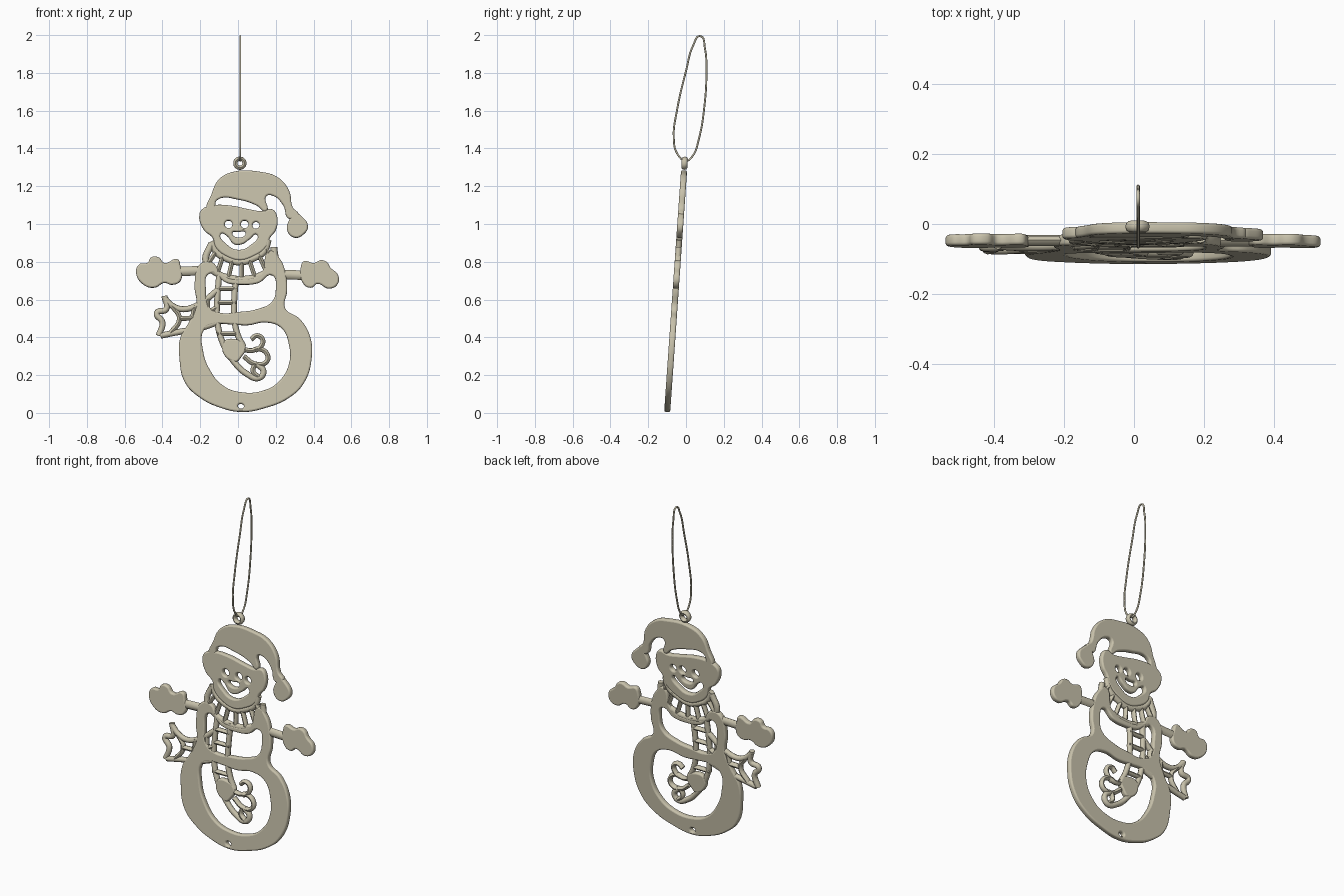
import bpy, math
from mathutils import Matrix

if "Cube" in bpy.data.objects:
    bpy.data.objects.remove(bpy.data.objects["Cube"])

mat = bpy.data.materials.new("warm_beige")
mat.diffuse_color = (0.58, 0.54, 0.41, 1)
mat.use_nodes = True
mat.node_tree.nodes["Principled BSDF"].inputs["Base Color"].default_value = mat.diffuse_color

# Flat drawing (hundredths of a unit) stood up with a slight backward lean
LEAN = Matrix.Translation((0, -0.1, 0)) @ Matrix.Rotation(math.radians(86), 4, 'X')
HALF = 0.016


def add_spline(cu, pts, closed):
    sp = cu.splines.new('BEZIER')
    sp.bezier_points.add(len(pts) - 1)
    for bp, p in zip(sp.bezier_points, pts):
        bp.co = (p[0] / 100, p[1] / 100, p[2] / 100 if len(p) > 2 else 0)
        bp.handle_left_type = bp.handle_right_type = 'AUTO'
    sp.use_cyclic_u = closed


def to_mesh(name, cu, matrix):
    tmp = bpy.data.objects.new("tmp", cu)
    bpy.context.collection.objects.link(tmp)
    dg = bpy.context.evaluated_depsgraph_get()
    me = bpy.data.meshes.new_from_object(tmp.evaluated_get(dg))
    bpy.data.objects.remove(tmp)
    me.transform(matrix)
    me.materials.clear()
    me.materials.append(mat)
    ob = bpy.data.objects.new(name, me)
    bpy.context.collection.objects.link(ob)
    bpy.ops.object.select_all(action='DESELECT')
    ob.select_set(True)
    bpy.context.view_layer.objects.active = ob
    bpy.ops.object.shade_smooth_by_angle(angle=math.radians(50))
    return ob


def plate(name, outline, holes=()):
    """Cut-out plate with rounded edges."""
    cu = bpy.data.curves.new(name, 'CURVE')
    cu.dimensions, cu.fill_mode = '2D', 'BOTH'
    cu.resolution_u = 6
    cu.bevel_depth, cu.bevel_resolution = 0.009, 2
    cu.extrude, cu.offset = HALF - 0.009, -0.009
    for p in (outline, *holes):
        add_spline(cu, p, True)
    return to_mesh(name, cu, LEAN)


def strokes(name, paths, r, closed=False):
    """Rounded bars, flattened to the plate thickness."""
    cu = bpy.data.curves.new(name, 'CURVE')
    cu.dimensions, cu.fill_mode = '3D', 'FULL'
    cu.resolution_u, cu.bevel_resolution = 6, 2
    cu.bevel_depth, cu.use_fill_caps = r / 100, True
    for p in paths:
        add_spline(cu, p, closed)
    return to_mesh(name, cu, LEAN @ Matrix.Diagonal((1, 1, HALF / (r / 100), 1)))


def circle(x, z, r):
    return [(x + r * math.cos(a * math.pi / 4), z + r * math.sin(a * math.pi / 4)) for a in range(8)]


# Torso and lower body ring
plate("body",
      [(-20, 79), (-23, 68), (-22, 57), (-26, 48), (-30.5, 40), (-31, 29), (-28, 16), (-20, 8),
       (-10, 3), (2, .5), (14, 2.5), (27, 8), (35, 16), (39, 29), (38, 41), (32.5, 50),
       (25, 55.5), (26, 65), (25, 75), (22, 82), (17, 86), (12, 74), (2, 71), (-8, 73), (-14, 80)],
      [[(-15, 74), (-17, 65), (-15, 56), (-9, 53), (0, 53.5), (10, 55), (18, 59), (20, 66),
        (18, 73), (11, 69), (2, 68), (-6, 69)],
       [(-18, 44), (-18.5, 33), (-15, 23), (-8, 14.5), (1, 11), (14, 12), (22, 17), (27, 26),
        (27, 36), (23, 45), (15, 48), (5, 46.5), (-4, 47), (-12, 47)],
       [(0, 4), (3, 4), (2, 2.2)]])

# Head with hat cuff, eyes, nose and mouth cut out
plate("head",
      [(-20.5, 105), (-19, 108), (-14, 110), (-4, 110), (6, 108), (13, 107), (18, 108), (20.5, 105),
       (20, 97), (17, 93), (15, 88), (8, 83), (1, 81), (-6, 83), (-12, 88), (-13.5, 93), (-18, 97)],
      [circle(-5, 100, 2), circle(3.5, 100, 2), circle(9.5, 99.5, 1.8),
       [(-9, 95), (-5.5, 89), (0, 86.5), (6, 88.5), (10, 94.5), (6, 92), (2, 89.5), (-2, 89.5), (-6, 94)],
       [(-3, 95.5), (0, 93), (4, 95.5), (0, 96)]])

# Hat crown with drooping tip, pompom and hanging eye
plate("hat_crown",
      [(-16, 107), (-14, 116), (-10, 124), (-2, 128), (11, 128), (21, 125), (27, 118), (29, 109),
       (32, 105), (27, 103), (24, 110), (19, 115), (15, 115), (15, 107), (10, 110), (1, 113),
       (-11, 113), (-13, 107)])
plate("hat_pompom", [(26, 97), (27, 102), (30, 106), (34, 104), (37, 99), (35, 95), (30, 93)])
strokes("hanging_eye", [circle(1, 132.5, 2.4)], 1.1, True)

# Arms and mittens
strokes("arms", [[(-32, 75), (-20, 75.5)], [(24, 73.5), (35, 73)]], 2.5)
plate("left_mitten",
      [(-54, 75), (-52, 79), (-48, 79.5), (-46, 82.5), (-42, 82.5), (-39, 79.5), (-32, 81.5),
       (-30.5, 78), (-30.5, 70), (-35, 68), (-39, 69), (-44, 66.5), (-50, 68)])
plate("right_mitten",
      [(33.5, 78.5), (35, 80.5), (40, 79.5), (44, 81), (47, 80), (49, 77), (53, 73),
       (52.5, 68), (48, 66), (42, 68.5), (39, 66.5), (35, 68)])

# Scarf collar: two arcs joined by short bars
strokes("scarf_collar",
        [[(-14, 91), (-11, 85), (-5, 81.5), (1, 80), (8, 82), (14, 86), (16, 92)],
         [(-14, 90), (-17, 80), (-11, 74), (-4, 71.5), (4, 71), (12, 73), (19, 78), (19, 88)]], 1.8)
strokes("scarf_collar_bars",
        [[(-12, 85), (-16, 79)], [(-8, 83), (-11, 74)], [(-3, 81), (-5, 72)], [(2, 80), (2, 72)],
         [(6, 81), (9, 72)], [(11, 84), (15, 75)], [(15, 87), (19, 80)]], 1.2)

# Scarf end hanging down the front
strokes("scarf_front_tail",
        [[(-10, 73), (-11, 60), (-11, 49), (-8, 37), (-2, 27), (5, 20.5), (11, 18.5), (13.5, 22), (10, 26)],
         [(-1, 72), (-2, 60), (-2, 50), (0, 41), (3, 35)]], 1.6)
strokes("scarf_front_bars", [[(-11, z), (-1, z)] for z in (66, 58.5, 50, 42)], 1.2)
plate("scarf_front_knot", [(-8, 37), (-1, 39), (4, 35), (2, 30), (-2, 27)])
strokes("scarf_front_curls",
        [[(2, 34), (7, 33), (11, 34), (15.5, 31), (15, 27), (9, 26), (3, 30)],
         [(7, 39), (10, 41), (13, 39), (12, 35), (9, 33)],
         [(9, 26), (8, 22), (11, 19)]], 1.3)

# Scarf end blown to the side
strokes("scarf_side_tail",
        [[(-11, 65), (-20, 58), (-29, 55), (-35, 57), (-39, 61)],
         [(-11, 48), (-20, 45), (-31, 43), (-41, 41)],
         [(-39, 62), (-38, 55), (-43, 53), (-40, 48), (-42, 41)]], 1.6)
strokes("scarf_side_bars",
        [[(-35, 57), (-31, 50), (-36, 42)], [(-23, 57), (-25, 44)], [(-16, 61), (-16, 47)],
         [(-31, 50), (-21, 51), (-11, 56)]], 1.3)

# Hanging thread loop, standing in the y-z plane
loop = [(0, 133.5), (-4.5, 137), (-6.5, 146), (-4.8, 160), (0, 181), (4, 195), (7.5, 199.5),
        (10, 193), (10.8, 182), (9.7, 162), (6.8, 145), (3.5, 136)]
cu = bpy.data.curves.new("thread", 'CURVE')
cu.dimensions, cu.bevel_depth, cu.bevel_resolution = '3D', 0.005, 2
cu.resolution_u = 6
add_spline(cu, [(1.2, y, z) for y, z in loop], True)
to_mesh("thread_loop", cu, Matrix.Identity(4))
